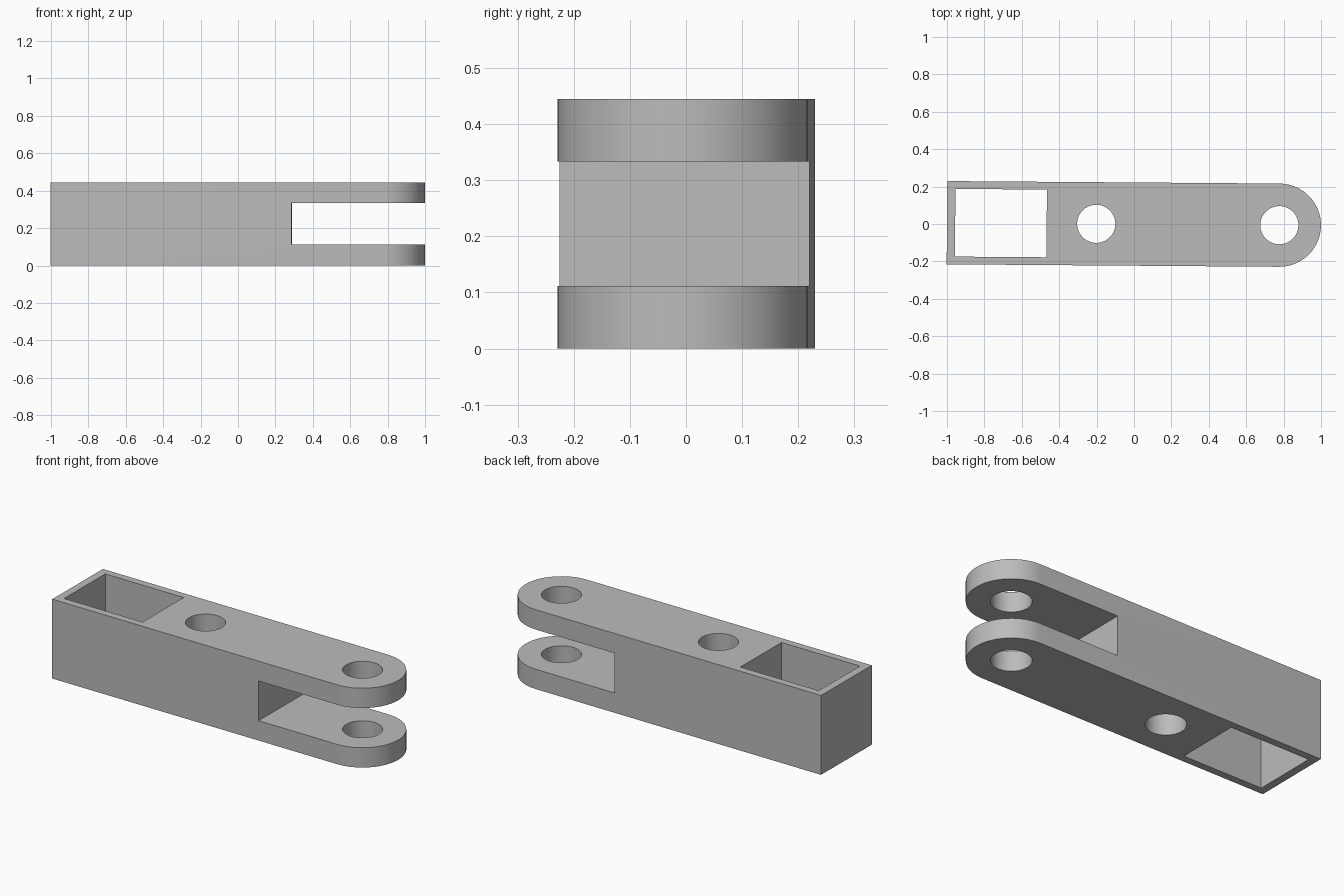
import bpy, bmesh
from math import pi, cos, sin, radians

cube = bpy.data.objects.get("Cube")
if cube:
    bpy.data.objects.remove(cube, do_unlink=True)

HEIGHT = 0.445
RADIUS = 0.2225
PIVOT_X = 0.777
SEGMENTS = 64

grey = bpy.data.materials.new("plain_grey")
grey.use_nodes = True
colour = (0.5, 0.5, 0.5, 1)
grey.diffuse_color = colour
grey.node_tree.nodes["Principled BSDF"].inputs["Base Color"].default_value = colour


def prism(name, outline, z0, z1):
    """Extrude a flat outline from z0 to z1."""
    bm = bmesh.new()
    face = bm.faces.new([bm.verts.new((x, y, z0)) for x, y in outline])
    top = bmesh.ops.extrude_face_region(bm, geom=[face])["geom"]
    bmesh.ops.translate(bm, vec=(0, 0, z1 - z0),
                        verts=[v for v in top if isinstance(v, bmesh.types.BMVert)])
    bmesh.ops.recalc_face_normals(bm, faces=bm.faces)
    mesh = bpy.data.meshes.new(name)
    bm.to_mesh(mesh)
    bm.free()
    mesh.materials.append(grey)
    obj = bpy.data.objects.new(name, mesh)
    bpy.context.collection.objects.link(obj)
    return obj


def arc(cx, r, start, end, steps):
    angles = [start + (end - start) * i / steps for i in range(steps + 1)]
    return [(cx + r * cos(a), r * sin(a)) for a in angles]


def rectangle(x0, x1, half_width):
    return [(x0, -half_width), (x1, -half_width), (x1, half_width), (x0, half_width)]


# Bar with a square end and a rounded end
outline = [(-1, RADIUS), (-1, -RADIUS)] + arc(PIVOT_X, RADIUS, -pi / 2, pi / 2, SEGMENTS // 2)
body = prism("clevis_link", outline, 0, HEIGHT)

# Fork slot, square pocket and two pin holes
cutters = [
    prism("slot_cutter", rectangle(0.287, 1.2, 0.4), HEIGHT / 4, HEIGHT * 3 / 4),
    prism("pocket_cutter", rectangle(-0.956, -0.467, 0.181), -0.1, HEIGHT + 0.1),
]
for x in (-0.202, PIVOT_X):
    circle = arc(x, 0.102, 0, 2 * pi, SEGMENTS)[:-1]
    cutters.append(prism("pin_hole_cutter", circle, -0.1, HEIGHT + 0.1))

bpy.ops.object.select_all(action="DESELECT")
body.select_set(True)
bpy.context.view_layer.objects.active = body
for cutter in cutters:
    cutter.hide_render = True
    cut = body.modifiers.new("cut", "BOOLEAN")
    cut.operation = "DIFFERENCE"
    cut.solver = "EXACT"
    cut.object = cutter
    bpy.ops.object.modifier_apply(modifier=cut.name)
    bpy.data.objects.remove(cutter, do_unlink=True)

# Slight turn of the whole bar
body.rotation_euler.z = radians(-0.43)
body.location.y = -0.0005
bpy.ops.object.shade_smooth_by_angle(angle=radians(30))
